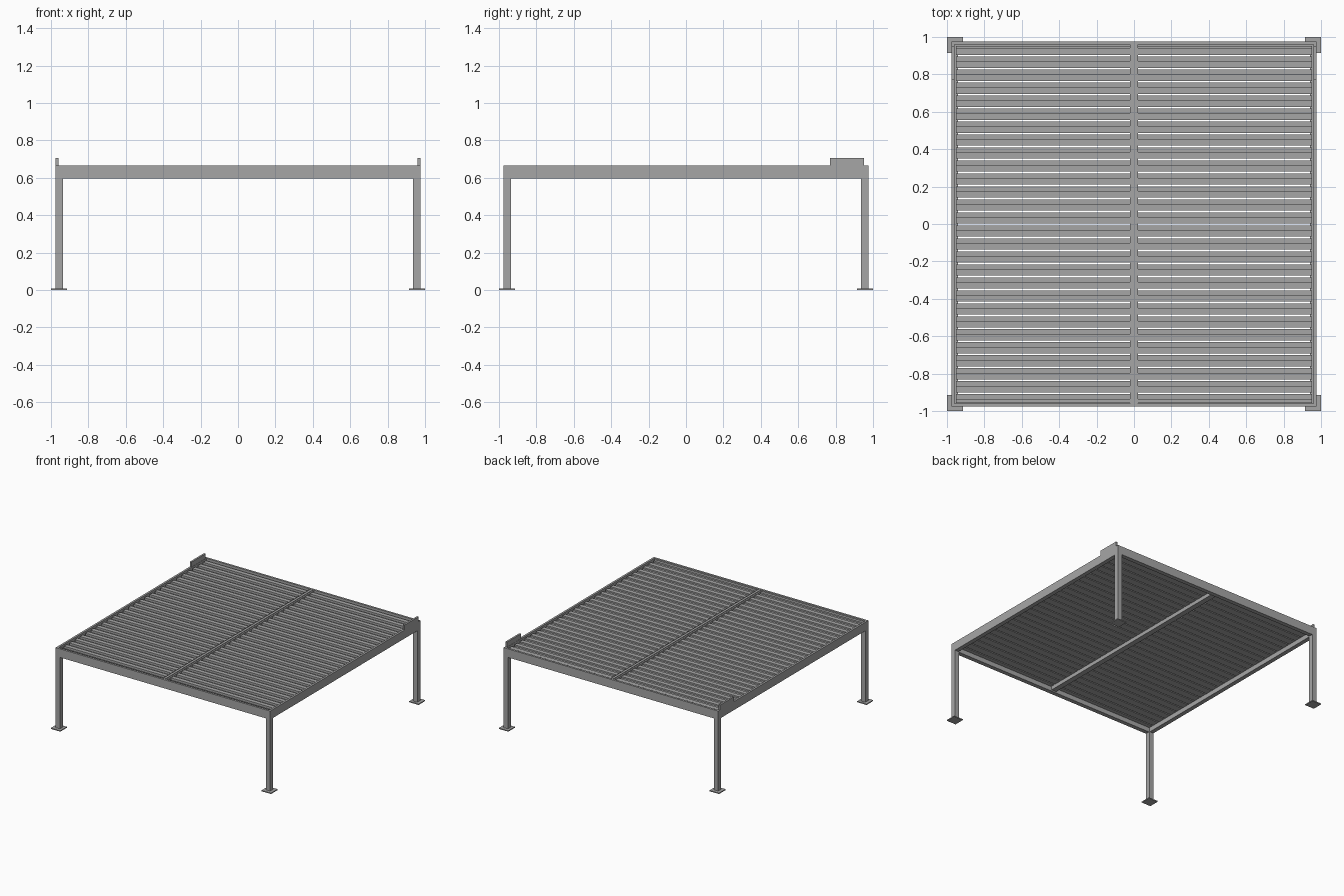
import bpy, bmesh

if "Cube" in bpy.data.objects:
    bpy.data.objects.remove(bpy.data.objects["Cube"])

grey = bpy.data.materials.new("mid_grey")
grey.diffuse_color = (0.38, 0.38, 0.38, 1)
grey.use_nodes = True
grey.node_tree.nodes["Principled BSDF"].inputs["Base Color"].default_value = grey.diffuse_color


def finish(bm, name):
    mesh = bpy.data.meshes.new(name)
    bmesh.ops.recalc_face_normals(bm, faces=bm.faces)
    bm.to_mesh(mesh)
    bm.free()
    mesh.materials.append(grey)
    obj = bpy.data.objects.new(name, mesh)
    bpy.context.collection.objects.link(obj)
    return obj


def box(name, x, y, z):
    """Box from (min, max) ranges on each axis."""
    bm = bmesh.new()
    bmesh.ops.create_cube(bm, size=1)
    for v in bm.verts:
        v.co = [r[0] if c < 0 else r[1] for c, r in zip(v.co, (x, y, z))]
    return finish(bm, name)


def span(s, a, b):
    return tuple(sorted((s * a, s * b)))


def extrude_x(name, profile, x0, x1):
    """Extrude a (y, z) profile along x."""
    bm = bmesh.new()
    face = bm.faces.new([bm.verts.new((x0, y, z)) for y, z in profile])
    out = bmesh.ops.extrude_face_region(bm, geom=[face])["geom"]
    for v in out:
        if isinstance(v, bmesh.types.BMVert):
            v.co.x = x1
    return finish(bm, name)


BOTTOM, TOP = 0.595, 0.665

# Posts and foot plates
for sx in (-1, 1):
    for sy in (-1, 1):
        box("post", span(sx, 0.935, 0.975), span(sy, 0.935, 0.975), (0.008, BOTTOM))
        box("foot_plate", span(sx, 0.915, 1.0), span(sy, 0.915, 1.0), (0, 0.008))

# Perimeter beams with a lower inner ledge, plus raised rear side plates
for s in (-1, 1):
    box("side_beam", span(s, 0.958, 0.975), (-0.975, 0.975), (BOTTOM, TOP))
    box("side_ledge", span(s, 0.94, 0.958), (-0.958, 0.958), (BOTTOM, 0.633))
    box("end_beam", (-0.958, 0.958), span(s, 0.958, 0.975), (BOTTOM, TOP))
    box("end_ledge", (-0.94, 0.94), span(s, 0.94, 0.958), (BOTTOM, 0.633))
    box("rear_side_plate", span(s, 0.96, 0.975), (0.77, 0.952), (TOP, 0.705))

# Centre beam with a narrow top rib
box("centre_beam", (-0.022, 0.022), (-0.958, 0.958), (BOTTOM + 0.01, 0.66))
box("centre_rib", (-0.01, 0.01), (-0.955, 0.955), (0.66, TOP))

# Louvres: raised blade at the front, lower lip at the back
PITCH, COUNT = 0.0694, 28
for i in range(COUNT):
    back = 0.9 - 0.005 + PITCH * (1 - i)
    back = min(back, 0.95)
    front = max(0.904 - PITCH * i, -0.957)
    step = 0.87 + PITCH * (1 - i)
    if i == 0:
        step = 0.94
    profile = [(front, 0.636), (back, 0.636), (back, 0.643),
               (step, 0.643), (step, 0.655), (front, 0.655)]
    for s in (-1, 1):
        a, b = span(s, 0.022, 0.95)
        extrude_x("louvre", profile, a, b)
